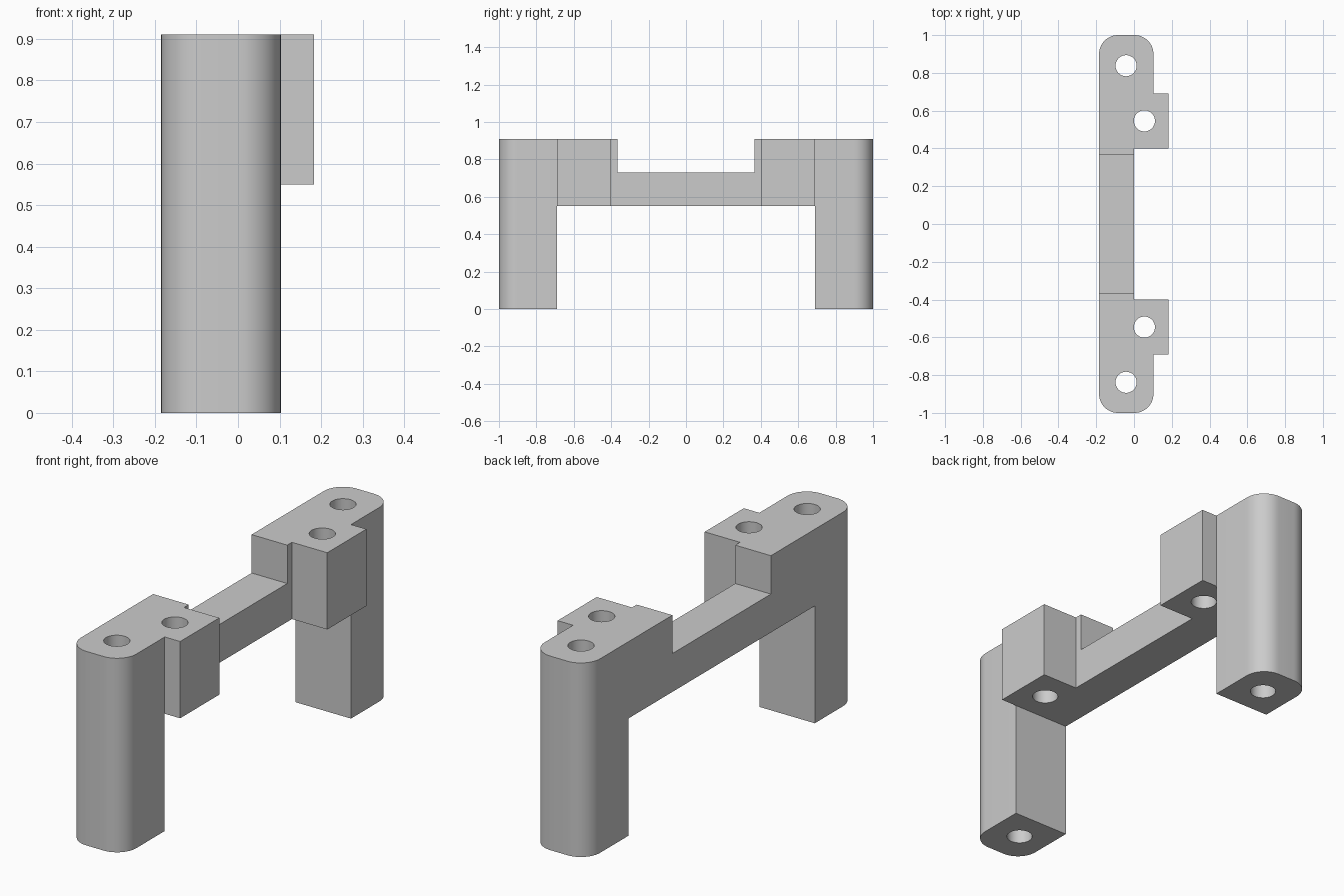
import bpy, bmesh, math

if "Cube" in bpy.data.objects:
    bpy.data.objects.remove(bpy.data.objects["Cube"])

TOP, UNDER, BAR_TOP = 0.91, 0.55, 0.73
LEFT, RIGHT, TAB, RAD = -0.185, 0.103, 0.183, 0.1

grey = bpy.data.materials.new("light grey")
grey.diffuse_color = (0.6, 0.6, 0.6, 1)
grey.use_nodes = True
grey.node_tree.nodes["Principled BSDF"].inputs["Base Color"].default_value = grey.diffuse_color


def prism(name, outline, z0, z1):
    """Extrude a counter-clockwise plan outline from z0 to z1."""
    bm = bmesh.new()
    face = bm.faces.new([bm.verts.new((x, y, z0)) for x, y in outline])
    up = bmesh.ops.extrude_face_region(bm, geom=[face])["geom"]
    bmesh.ops.translate(bm, vec=(0, 0, z1 - z0),
                        verts=[v for v in up if isinstance(v, bmesh.types.BMVert)])
    bmesh.ops.recalc_face_normals(bm, faces=bm.faces)
    mesh = bpy.data.meshes.new(name)
    bm.to_mesh(mesh)
    bm.free()
    mesh.materials.append(grey)
    ob = bpy.data.objects.new(name, mesh)
    bpy.context.collection.objects.link(ob)
    return ob


def arc(cx, cy, r, a0, a1, n):
    return [(cx + r * math.cos(math.radians(a0 + (a1 - a0) * i / n)),
             cy + r * math.sin(math.radians(a0 + (a1 - a0) * i / n))) for i in range(n + 1)]


def box(name, half_y, z0, z1):
    return prism(name, [(-1, -half_y), (1, -half_y), (1, half_y), (-1, half_y)], z0, z1)


# Plan outline: far half (rounded end, side tab), then mirrored near half
half = [(0, 0.4), (TAB, 0.4), (TAB, 0.69), (RIGHT, 0.69)]
half += arc(RIGHT - RAD, 1 - RAD, RAD, 0, 90, 12)
half += arc(LEFT + RAD, 1 - RAD, RAD, 90, 180, 12)
outline = half + [(x, -y) for x, y in reversed(half)]
bracket = prism("bracket", outline, 0, TOP)

# Cutters: space between the legs, notch above the bar, four screw holes
cutters = [box("leg_gap_cutter", 0.69, -0.5, UNDER),
           box("top_notch_cutter", 0.365, BAR_TOP, 1.5)]
for side in (1, -1):
    for x, y in ((-0.042, 0.838), (0.055, 0.546)):
        cutters.append(prism("hole_cutter", arc(x, side * y, 0.056, 0, 360, 32)[:-1], -0.6, 1.6))

for c in cutters:
    c.hide_render = True
    mod = bracket.modifiers.new(c.name, 'BOOLEAN')
    mod.operation, mod.solver, mod.object = 'DIFFERENCE', 'EXACT', c

# Apply the cuts and remove the cutters
bpy.context.view_layer.objects.active = bracket
bracket.select_set(True)
for name in [m.name for m in bracket.modifiers]:
    bpy.ops.object.modifier_apply(modifier=name)
for c in cutters:
    bpy.data.objects.remove(c)
bpy.ops.object.shade_smooth_by_angle(angle=math.radians(30))
